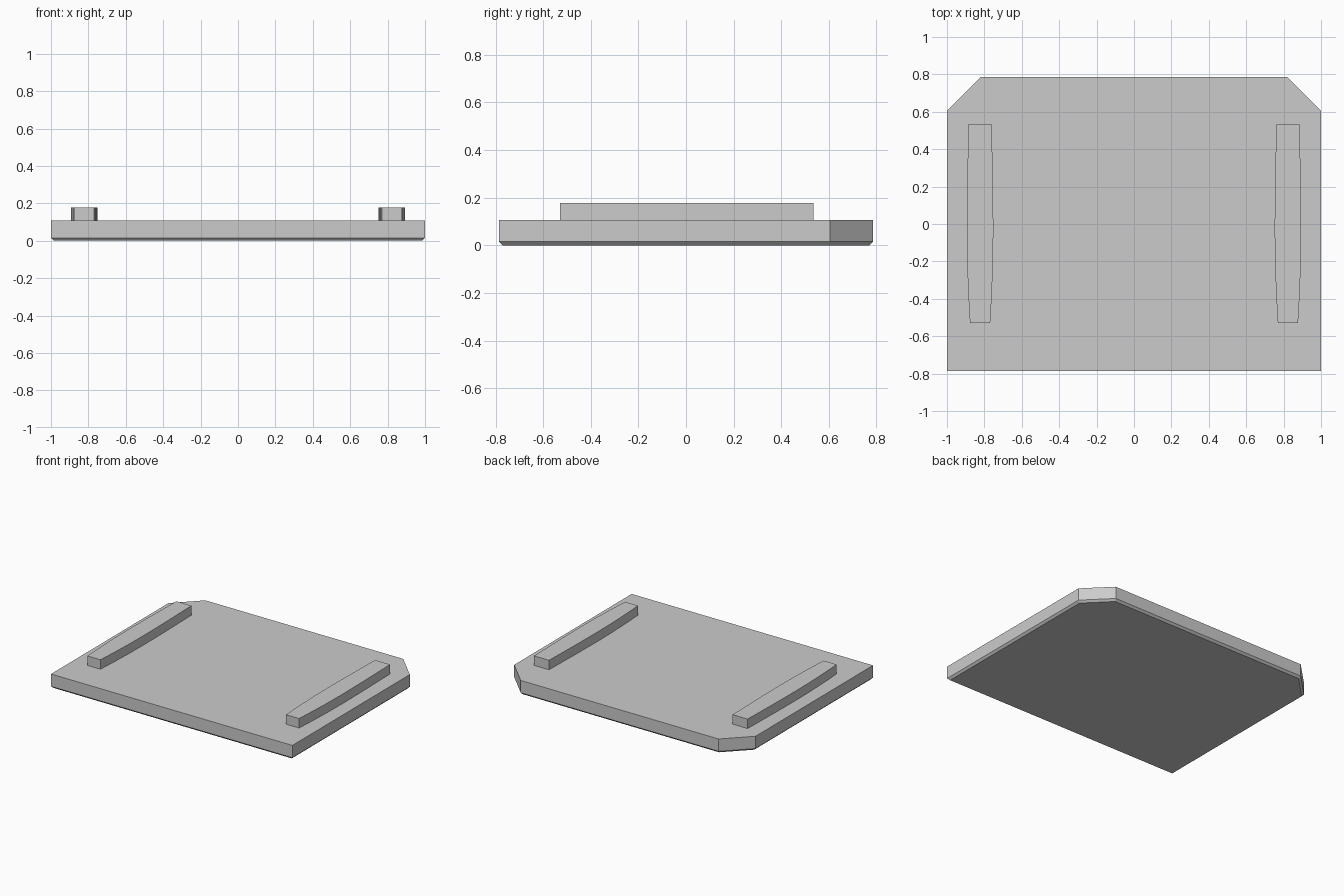
import bpy, bmesh

cube = bpy.data.objects.get("Cube")
if cube:
    bpy.data.objects.remove(cube, do_unlink=True)

grey = bpy.data.materials.new("plain grey")
grey.use_nodes = True
colour = (0.6, 0.6, 0.6, 1)
grey.diffuse_color = colour
grey.node_tree.nodes["Principled BSDF"].inputs["Base Color"].default_value = colour


def extrude_outline(name, outline, z0, z1, chamfer=0):
    """Raise a flat outline into a prism, optionally chamfering its lower rim."""
    bm = bmesh.new()
    base = bm.faces.new([bm.verts.new((x, y, z0)) for x, y in outline])
    raised = bmesh.ops.extrude_face_region(bm, geom=[base], use_keep_orig=True)
    for v in raised["geom"]:
        if isinstance(v, bmesh.types.BMVert):
            v.co.z = z1
    bmesh.ops.recalc_face_normals(bm, faces=bm.faces[:])
    if chamfer:
        rim = [e for e in bm.edges if all(v.co.z == z0 for v in e.verts)]
        bmesh.ops.bevel(bm, geom=rim, offset=chamfer, segments=1, affect='EDGES')
    mesh = bpy.data.meshes.new(name)
    bm.to_mesh(mesh)
    bm.free()
    mesh.materials.append(grey)
    obj = bpy.data.objects.new(name, mesh)
    bpy.context.collection.objects.link(obj)
    return obj


# Base plate with cut back corners and a chamfered underside
plate = [(-1, -0.785), (1, -0.785), (1, 0.605), (0.82, 0.785),
         (-0.82, 0.785), (-1, 0.605)]
extrude_outline("base_plate", plate, 0, 0.107, chamfer=0.015)

# Pair of rails, gently bulging along their length: (y, half width)
rail = [(-0.53, 0.054), (-0.37, 0.063), (-0.2, 0.069), (-0.03, 0.071),
        (0.2, 0.069), (0.535, 0.062)]
for name, side in (("left_rail", 1), ("right_rail", -1)):
    centre = side * 0.823
    outline = [(centre + w, y) for y, w in rail]
    outline += [(centre - w, y) for y, w in reversed(rail)]
    extrude_outline(name, outline, 0.107, 0.178)
